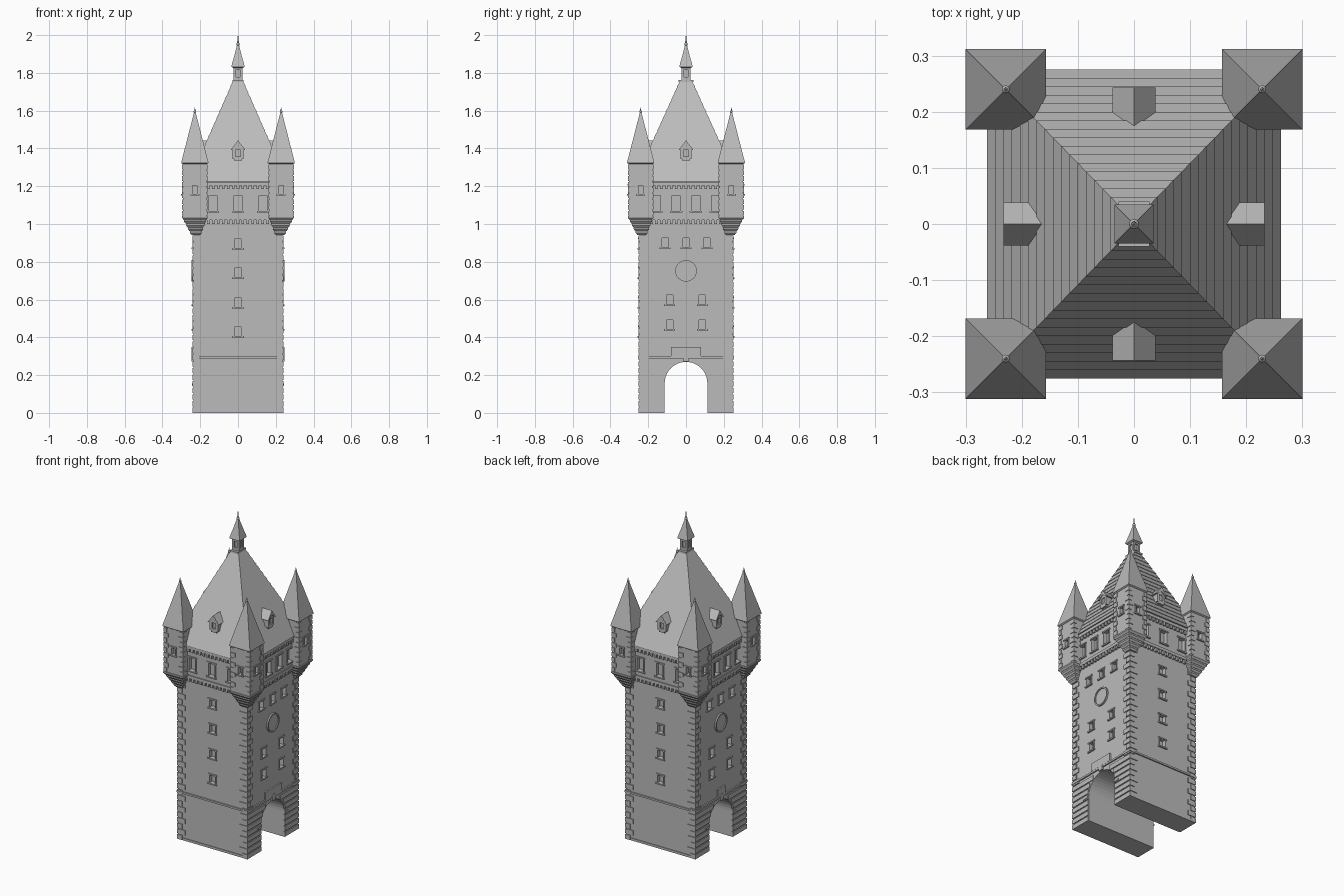
import bpy, bmesh, math
from mathutils import Matrix, Vector

if "Cube" in bpy.data.objects:
    bpy.data.objects.remove(bpy.data.objects["Cube"])

stone = bpy.data.materials.new("grey stone")
stone.diffuse_color = (0.5, 0.5, 0.5, 1)
stone.use_nodes = True
stone.node_tree.nodes["Principled BSDF"].inputs["Base Color"].default_value = stone.diffuse_color


def finish(bm, name):
    bmesh.ops.recalc_face_normals(bm, faces=bm.faces)
    me = bpy.data.meshes.new(name)
    bm.to_mesh(me)
    bm.free()
    me.materials.append(stone)
    ob = bpy.data.objects.new(name, me)
    bpy.context.collection.objects.link(ob)
    return ob


def box(bm, x0, x1, y0, y1, z0, z1):
    m = Matrix.Translation(((x0 + x1) / 2, (y0 + y1) / 2, (z0 + z1) / 2))
    m = m @ Matrix.Diagonal((abs(x1 - x0), abs(y1 - y0), z1 - z0, 1))
    bmesh.ops.create_cube(bm, size=1, matrix=m)


def at(side, u, d):
    """u runs along a wall, d outwards; sides: front, right, back, left."""
    return [(u, -d), (d, u), (-u, d), (-d, -u)][side]


def side_box(bm, side, u0, u1, d0, d1, z0, z1):
    (xa, ya), (xb, yb) = at(side, u0, d0), at(side, u1, d1)
    box(bm, min(xa, xb), max(xa, xb), min(ya, yb), max(ya, yb), z0, z1)


def loft(bm, rings, cx=0, cy=0):
    """Rectangular rings (half x, half y, z) joined into a closed solid."""
    loops = [[bm.verts.new((cx + sx * a, cy + sy * b, z))
              for sx, sy in ((-1, -1), (1, -1), (1, 1), (-1, 1))] for a, b, z in rings]
    for l0, l1 in zip(loops, loops[1:]):
        for i in range(4):
            j = (i + 1) % 4
            bm.faces.new((l0[i], l0[j], l1[j], l1[i]))
    bm.faces.new(loops[0][::-1])
    bm.faces.new(loops[-1])


def cut(ob, bm):
    cutter = finish(bm, ob.name + "_cutter")
    cutter.hide_render = True
    cutter.hide_viewport = True
    mod = ob.modifiers.new("openings", 'BOOLEAN')
    mod.operation, mod.solver, mod.object = 'DIFFERENCE', 'EXACT', cutter


def window(cut_bm, trim, side, u, d, z0, z1, w):
    """Recessed opening with thin jambs, a lintel and a sill."""
    h = w / 2
    side_box(cut_bm, side, u - h, u + h, d - 0.02, d + 0.02, z0, z1)
    for s in (-1, 1):
        side_box(trim, side, u + s * h, u + s * (h + 0.007), d - 0.005, d + 0.004, z0, z1)
    side_box(trim, side, u - h - 0.012, u + h + 0.012, d - 0.005, d + 0.006, z1, z1 + 0.008)
    side_box(trim, side, u - h - 0.012, u + h + 0.012, d - 0.005, d + 0.009, z0 - 0.008, z0)


def quoins(bm, x, y, sx, sy, z0, z1, step, long, short, out):
    """Alternating corner blocks at corner (x, y) facing (sx, sy)."""
    n = round((z1 - z0) / step)
    for i in range(n):
        a, b = (long, short) if i % 2 else (short, long)
        z = z0 + i * (z1 - z0) / n
        box(bm, x - sx * a, x + sx * out, y - sy * b, y + sy * out, z, z + step * 0.8)


def finial(bm, x, y, z, r, top):
    bmesh.ops.create_uvsphere(bm, u_segments=12, v_segments=8, radius=r,
                              matrix=Matrix.Translation((x, y, z)))
    bmesh.ops.create_cone(bm, cap_ends=True, segments=8, radius1=r * 0.6, radius2=0.0008,
                          depth=top - z, matrix=Matrix.Translation((x, y, (top + z) / 2)))


SX, SY = 0.236, 0.247            # shaft half sizes
UX, UY = 0.245, 0.257            # upper storey half sizes
TX, TY, TH = 0.2285, 0.24, 0.063  # turret centre and half size
AR, AZ = 0.113, 0.157            # gate radius and spring height
CORNERS = [(sx, sy) for sx in (-1, 1) for sy in (-1, 1)]
trim = bmesh.new()

# Shaft: gate profile extruded through the tower
prof = [(-SY, 0), (-AR, 0)]
prof += [(-AR * math.cos(math.pi * i / 20), AZ + AR * math.sin(math.pi * i / 20)) for i in range(21)]
prof += [(AR, 0), (SY, 0), (SY, 1.04), (-SY, 1.04)]
bm = bmesh.new()
f = bm.faces.new([bm.verts.new((-SX, y, z)) for y, z in prof])
r = bmesh.ops.extrude_face_region(bm, geom=[f])
bmesh.ops.translate(bm, vec=(2 * SX, 0, 0), verts=[v for v in r["geom"] if isinstance(v, bmesh.types.BMVert)])
shaft = finish(bm, "shaft")

# Shaft windows
holes = bmesh.new()
for side in (0, 2):
    for z in (0.43, 0.585, 0.742, 0.897):
        window(holes, trim, side, 0, SY, z - 0.024, z + 0.024, 0.037)
for side in (1, 3):
    for u, z in ((0, 0.9), (0.11, 0.9), (-0.11, 0.9), (0.087, 0.6), (-0.087, 0.6),
                 (0.087, 0.468), (-0.087, 0.468)):
        window(holes, trim, side, u, SX, z - 0.025, z + 0.025, 0.034)
cut(shaft, holes)

# Corner blocks, string course and plinth
bm = bmesh.new()
for sx, sy in CORNERS:
    quoins(bm, sx * SX, sy * SY, sx, sy, 0.0, 0.98, 0.035, 0.05, 0.03, 0.005)
finish(bm, "shaft_quoins")
bm = bmesh.new()
for side in range(4):
    d, w = (SY, SX) if side % 2 == 0 else (SX, SY)
    side_box(bm, side, -w - 0.008, w + 0.008, d - 0.01, d + 0.008, 0.289, 0.3)
    if side % 2 == 0:
        side_box(bm, side, -w - 0.004, w + 0.004, d - 0.01, d + 0.004, 0, 0.014)
finish(bm, "string_course")

# Rusticated courses beside the gate and wedge stones around its arch
bm = bmesh.new()
for side in (1, 3):
    for i in range(8):
        z = i * 0.035
        zt = z + 0.028
        half = AR if zt < AZ else math.sqrt(max(AR ** 2 - (z - AZ) ** 2, 0)) if z > AZ else AR
        for s in (-1, 1):
            side_box(bm, side, s * (half + 0.002), s * SY, SX - 0.005, SX + 0.005, z, zt)
    for s in (-1, 1):
        side_box(bm, side, s * AR, s * (AR + 0.04), SX - 0.005, SX + 0.008, 0.146, 0.156)
    # keystone and plaque
    side_box(bm, side, -0.014, 0.014, SX - 0.005, SX + 0.011, 0.272, 0.312)
    w = 0.08 if side == 1 else 0.035
    side_box(bm, side, -w, w, SX - 0.005, SX + 0.009, 0.3, 0.35)
finish(bm, "gate_stonework")

# Round clock faces: raised ring and flat disc
bm = bmesh.new()
for s in (-1, 1):
    rot = Matrix.Rotation(math.pi / 2, 4, 'Y')
    ring = []
    for rad, d in ((0.057, -0.003), (0.057, 0.009), (0.049, 0.009), (0.049, 0.003)):
        ring.append([bm.verts.new((s * (SX + d), rad * math.cos(a * math.pi / 16),
                                   0.752 + rad * math.sin(a * math.pi / 16))) for a in range(32)])
    for l0, l1 in zip(ring, ring[1:]):
        for i in range(32):
            j = (i + 1) % 32
            bm.faces.new((l0[i], l0[j], l1[j], l1[i]))
    bm.faces.new(ring[-1])
finish(bm, "clock_faces")

# Upper storey with its windows
bm = bmesh.new()
box(bm, -UX, UX, -UY, UY, 1.03, 1.235)
storey = finish(bm, "upper_storey")
holes = bmesh.new()
for side in range(4):
    d = UY if side % 2 == 0 else UX
    for u in ((-0.133, 0, 0.133) if side % 2 == 0 else (-0.157, -0.052, 0.052, 0.157)):
        window(holes, trim, side, u, d, 1.07, 1.15, 0.042)
cut(storey, holes)

# Corbel tables under the storey and under the eaves
bm = bmesh.new()
for side in range(4):
    d, w = (UY, UX) if side % 2 == 0 else (UX, UY)
    for z, out in ((1.02, 0.006), (1.205, 0.012)):
        side_box(bm, side, -w, w, d - 0.03, d + out, z, z + 0.018)
        n = 17
        for i in range(n):
            u = (i - (n - 1) / 2) * 0.026
            side_box(bm, side, u - 0.007, u + 0.007, d - 0.03, d + out - 0.002, z - 0.02, z)
finish(bm, "corbels")

# Main roof: overlapping courses
bm = bmesh.new()
N = 16
rings = []
for i in range(N):
    for t, lip in ((i / N, 0.003), ((i + 1) / N, 0)):
        rings.append((0.259 + (0.024 - 0.259) * t + lip, 0.272 + (0.03 - 0.272) * t + lip, 1.225 + 0.535 * t))
loft(bm, rings)
finish(bm, "main_roof")

# Gabled dormers, one on each roof slope
bm = bmesh.new()
for side in range(4):
    d = 0.243 if side % 2 == 0 else 0.233
    back = d - 0.067
    for s in (-1, 1):   # jambs
        side_box(bm, side, s * 0.013, s * 0.028, back, d - 0.006, 1.345, 1.405)
    side_box(bm, side, -0.02, 0.02, back, d - 0.016, 1.345, 1.405)
    side_box(bm, side, -0.02, 0.02, back, d - 0.006, 1.335, 1.358)
    side_box(bm, side, -0.02, 0.02, back, d - 0.006, 1.398, 1.41)
    ends = []
    for dd in (back - 0.02, d):
        ends.append([bm.verts.new((*at(side, u, dd), z)) for u, z in
                     ((-0.038, 1.393), (0, 1.443), (0.038, 1.393), (0.028, 1.393), (0, 1.415), (-0.028, 1.393))])
    for i in range(6):
        j = (i + 1) % 6
        bm.faces.new((ends[0][i], ends[0][j], ends[1][j], ends[1][i]))
    bm.faces.new(ends[0])
    bm.faces.new(ends[1][::-1])
    tri = [bm.verts.new((*at(side, u, d - 0.006), z)) for u, z in ((-0.03, 1.393), (0.03, 1.393), (0, 1.425))]
    bm.faces.new(tri)
finish(bm, "dormers")

# Corner turrets: body, stepped corbel foot, corner blocks, spire
body, foot, blocks, spire, balls, holes = (bmesh.new() for _ in range(6))
for sx, sy in CORNERS:
    cx, cy = sx * TX, sy * TY
    box(body, cx - TH, cx + TH, cy - TH, cy + TH, 1.035, 1.33)
    for i in range(5):
        t = i / 5
        h = 0.068 - 0.046 * t
        z = 1.042 - 0.1 * t
        loft(foot, [(h - 0.009, h - 0.009, z - 0.02), (h, h, z - 0.009), (h, h, z)],
             cx - sx * 0.006 * t, cy - sy * 0.006 * t)
    for qx, qy in CORNERS:
        quoins(blocks, cx + qx * TH, cy + qy * TH, qx, qy, 1.045, 1.32, 0.031, 0.028, 0.017, 0.004)
    # a window in each outer wall
    ys, xs = (0 if sy < 0 else 2), (1 if sx > 0 else 3)
    window(holes, trim, ys, cx if ys == 0 else -cx, TY + TH, 1.16, 1.205, 0.024)
    window(holes, trim, xs, cy if xs == 1 else -cy, TX + TH, 1.16, 1.205, 0.024)
    loft(spire, [(0.064, 0.064, 1.318), (0.0715, 0.0715, 1.323), (0.0715, 0.0715, 1.328),
                 (0.003, 0.003, 1.595)], cx, cy)
    finial(balls, cx, cy, 1.595, 0.007, 1.617)
cut(finish(body, "turret_bodies"), holes)
finish(foot, "turret_feet")
finish(blocks, "turret_quoins")
finish(spire, "turret_spires")

# Lantern on the ridge with open sides, spire and finial
bm = bmesh.new()
box(bm, -0.028, 0.028, -0.04, 0.04, 1.752, 1.762)
box(bm, -0.015, 0.015, -0.015, 0.015, 1.75, 1.83)
for sx, sy in CORNERS:
    box(bm, sx * 0.011, sx * 0.024, sy * 0.011, sy * 0.024, 1.76, 1.83)
box(bm, -0.024, 0.024, -0.024, 0.024, 1.76, 1.778)
box(bm, -0.024, 0.024, -0.024, 0.024, 1.818, 1.835)
finish(bm, "lantern")
bm = bmesh.new()
loft(bm, [(0.026, 0.026, 1.827), (0.035, 0.035, 1.832), (0.035, 0.035, 1.836),
          (0.02, 0.02, 1.89), (0.004, 0.004, 1.952)])
finish(bm, "lantern_spire")
finial(balls, 0, 0, 1.952, 0.009, 2.0)
ob = finish(balls, "finials")
for p in ob.data.polygons:
    p.use_smooth = True
finish(trim, "window_trim")
